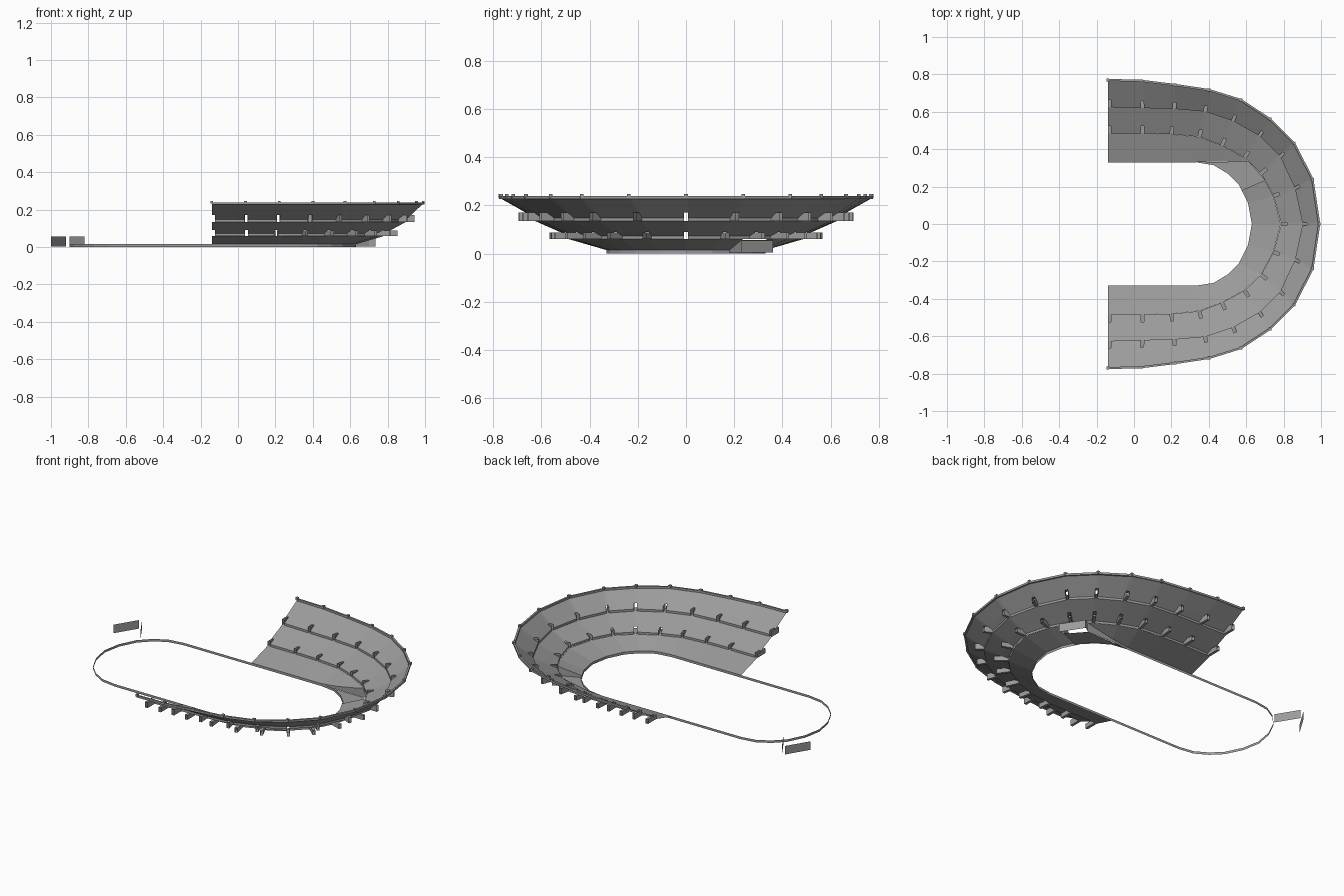
import bpy
import bmesh
from mathutils import Vector

cube = bpy.data.objects.get("Cube")
if cube:
    bpy.data.objects.remove(cube, do_unlink=True)

grey = bpy.data.materials.new("concrete grey")
grey.use_nodes = True
grey.diffuse_color = (0.33, 0.33, 0.33, 1)
grey.node_tree.nodes["Principled BSDF"].inputs["Base Color"].default_value = (0.33, 0.33, 0.33, 1)


def finish(name, bm):
    bmesh.ops.remove_doubles(bm, verts=bm.verts, dist=0.0002)
    mesh = bpy.data.meshes.new(name)
    bm.to_mesh(mesh)
    bm.free()
    mesh.materials.append(grey)
    obj = bpy.data.objects.new(name, mesh)
    bpy.context.collection.objects.link(obj)
    return obj


def face(bm, pts):
    bm.faces.new([bm.verts.new(p) for p in pts])


def at(p, z):
    return Vector((p[0], p[1], z))


def strip(bm, low, high, skip=()):
    """Band of quads between two rows of points."""
    for i in range(len(low) - 1):
        if i not in skip:
            face(bm, (low[i], low[i + 1], high[i + 1], high[i]))


def full(half):
    """Half ring on +y continued by its mirror on -y."""
    pts = [Vector(p) for p in half]
    return pts + [Vector((p.x, -p.y)) for p in reversed(pts[:-1])]


# Plan rings of the horseshoe, from the pitch outwards
inner = full([(-.14, .33), (.04, .33), (.19, .33), (.33, .33), (.425, .315),
              (.5, .27), (.56, .21), (.61, .11), (.63, 0)])
ring1 = full([(-.14, .485), (.045, .485), (.2, .48), (.35, .465), (.47, .42),
              (.59, .355), (.68, .27), (.745, .15), (.785, 0)])
ring2 = full([(-.14, .625), (.045, .62), (.215, .615), (.38, .6), (.53, .55),
              (.67, .47), (.78, .36), (.86, .19), (.9, 0)])
outer = full([(-.14, .765), (.04, .76), (.22, .738), (.4, .711), (.57, .658),
              (.725, .556), (.853, .428), (.95, .235), (.985, 0)])
N = len(inner)
W = 0.016


def columns(ring):
    """Two points per station, one on each side of a stairway slot."""
    out = []
    for i, p in enumerate(ring):
        t = (ring[min(i + 1, N - 1)] - ring[max(i - 1, 0)]).normalized() * W
        a = 0 if i == 0 else -1 if i == N - 1 else -0.5
        out += [p + t * a, p + t * (a + 1)]
    return out


# Lower tier, broken on one side by the pitch entrance
def mix(ring, s):
    i = int(s)
    return ring[i].lerp(ring[min(i + 1, N - 1)], s - i)


Z0, Z1 = 0.015, 0.06
FLOOR = 0.004
low = [at(p, Z0) for p in inner[:4]]
high = [at(p, Z1) for p in ring1[:4]]
for i in (4, 5):
    f = (0.335 - inner[i].y) / (ring1[i].y - inner[i].y)
    low.append(at(inner[i].lerp(ring1[i], f), Z0 + (Z1 - Z0) * f))
    high.append(at(ring1[i], Z1))
corner = mix(ring1, 5.24)
low.append(at(corner, Z1))
high.append(at(corner, Z1))

bm = bmesh.new()
strip(bm, low[:-1], high[:-1])
face(bm, (low[-2], low[-1], high[-2]))
s2 = 6.3
low2 = [at(mix(inner, s2), Z0)] + [at(p, Z0) for p in inner[7:]]
high2 = [at(mix(ring1, s2), Z1)] + [at(p, Z1) for p in ring1[7:]]
strip(bm, low2, high2)
finish("lower_tier", bm)

# Entrance: side walls, floor, roof and end plate
bm = bmesh.new()
wall = low[3:]
strip(bm, [at(p, FLOOR) for p in wall], wall)
face(bm, (at(low2[0], FLOOR), at(high2[0], FLOOR), high2[0], low2[0]))
floor = [at(p, FLOOR) for p in inner[3:7]] + [at(low2[0], FLOOR), at(high2[0], FLOOR), at(corner, FLOOR)]
face(bm, floor)
end_a, end_b = (.65, .36), (.735, .23)
for p, q in ((corner, end_a), (end_a, end_b), (end_b, high2[0])):
    face(bm, (at(p, FLOOR), at(q, FLOOR), at(q, 0.055), at(p, 0.055)))
face(bm, (at(corner, .055), at(end_a, .055), at(end_b, .055), at(high2[0], .055)))
finish("pitch_entrance", bm)


# Upper tiers with a front riser and stairway slots, and their tunnels
def upper_tier(label, ring, nxt, z_base, z_front, z_top, tall, reach):
    slot = 0.28
    a, b = columns(ring), columns(nxt)
    mid = [p.lerp(q, slot) for p, q in zip(a, b)]
    zm = z_front + (z_top - z_front) * slot
    gaps = range(0, 2 * N, 2)
    front = [at(p, z_front) for p in a]
    middle = [at(p, zm) for p in mid]
    bm = bmesh.new()
    strip(bm, [at(p, z_base) for p in a], front, gaps)
    strip(bm, front, middle, gaps)
    strip(bm, middle, [at(p, z_top) for p in b])
    finish(label + "_tier", bm)

    bm = bmesh.new()
    zt = z_base + tall
    for i in gaps:
        d = (nxt[i // 2] - ring[i // 2]) * reach
        l, r = a[i], a[i + 1]
        for p in (l, r):
            face(bm, (at(p, z_base), at(p + d, z_base), at(p + d, zt), at(p, zt)))
        face(bm, (at(l, z_base), at(r, z_base), at(r + d, z_base), at(l + d, z_base)))
        face(bm, (at(mid[i], zt), at(mid[i + 1], zt), at(r + d, zt), at(l + d, zt)))
    finish(label + "_tunnels", bm)


upper_tier("middle", ring1, ring2, Z1, 0.073, 0.135, 0.028, 0.58)
upper_tier("top", ring2, outer, 0.135, 0.148, 0.227, 0.035, 0.5)

# Rim band around the top edge
bm = bmesh.new()
lip = [p + (p - q).normalized() * 0.011 for p, q in zip(outer, ring2)]
strip(bm, [at(p, .227) for p in outer], [at(p, .239) for p in outer])
strip(bm, [at(p, .239) for p in outer], [at(p, .239) for p in lip])
strip(bm, [at(p, .227) for p in lip], [at(p, .239) for p in lip])
strip(bm, [at(p, .227) for p in outer], [at(p, .227) for p in lip])
finish("rim_band", bm)

# Small posts on the rim
bm = bmesh.new()
for p, q in zip(outer, lip):
    c = p.lerp(q, 0.5)
    made = bmesh.ops.create_cube(bm, size=0.015)["verts"]
    bmesh.ops.translate(bm, verts=made, vec=at(c, 0.239))
finish("rim_posts", bm)

# Low wall around the whole pitch
MID = -0.135
loop = list(inner) + [Vector((2 * MID - p.x, p.y)) for p in reversed(inner)]
loop.append(loop[0])
bm = bmesh.new()
strip(bm, [at(p, 0) for p in loop], [at(p, Z0) for p in loop])
finish("pitch_wall", bm)

# Two free-standing boards at the open end
for name, p, q in (("outer_board", (-1, .23), (-.92, .36)),
                   ("inner_board", (-.9, .36), (-.82, .23))):
    bm = bmesh.new()
    face(bm, (at(p, .004), at(q, .004), at(q, .056), at(p, .056)))
    finish(name, bm)
